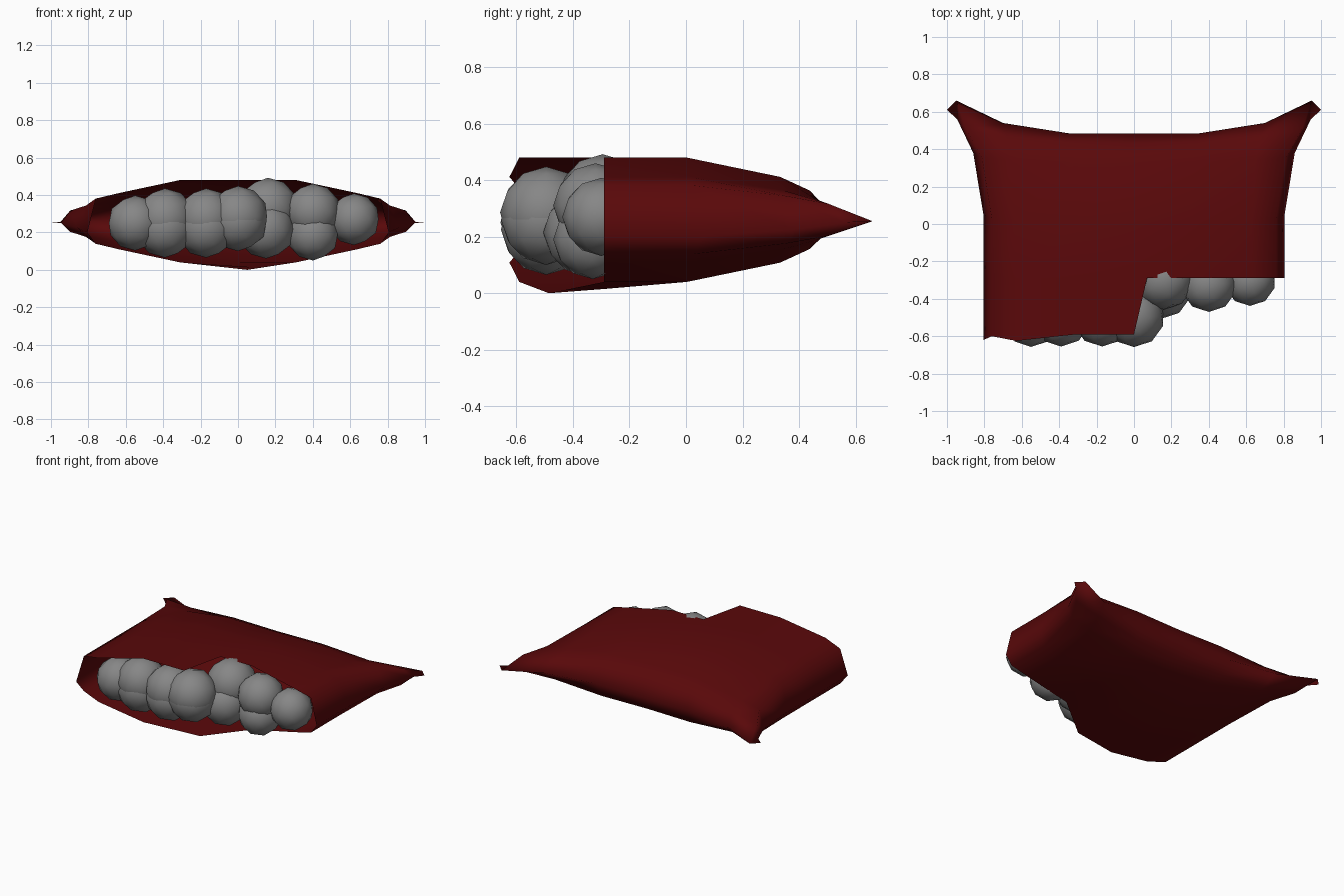
import bpy, bmesh

if "Cube" in bpy.data.objects:
    bpy.data.objects.remove(bpy.data.objects["Cube"])


def material(name, rgb):
    m = bpy.data.materials.new(name)
    m.diffuse_color = (*rgb, 1)
    m.use_nodes = True
    m.node_tree.nodes["Principled BSDF"].inputs["Base Color"].default_value = m.diffuse_color
    return m


red = material("dark red cloth", (0.1, 0.0025, 0.003))
grey = material("grey stuffing", (0.24, 0.24, 0.24))

# Pillow grid: columns mirrored about x = 0, rows from torn front to back
COL_MID = [0, 0.31, 0.63, 0.76, 0.805]     # x at the middle
COL_BACK = [0, 0.35, 0.70, 0.95, 1.00]     # x along the back edge
COL_HIGH = [1, 1, 0.69, 0.55, 0]           # puffiness across
BACK_Y = [0.485, 0.485, 0.54, 0.66, 0.61]  # curved back edge
FRONT_Y = [-0.59, -0.59, -0.625, -0.60, -0.62]
ROW_Y = [-0.59, -0.29, 0, 0.33, 0.43, 0.485]
ROW_PINCH = [0, 0, 0, 0.28, 0.72, 1]       # how far corners are drawn out
ROW_HIGH = [1, 1, 1, 0.69, 0.47, 0]
ROW_SHIFT = [0, 0, 0.05, 0.05, 0.13, 0]    # side edge runs further back
SEAM_Z = [0.20, 0.20, 0.20, 0.225, 0.25, 0.255]


def cloth_point(i, j, side):
    k, s = abs(i), (1 if i >= 0 else -1)
    x = s * (COL_MID[k] + (COL_BACK[k] - COL_MID[k]) * ROW_PINCH[j])
    y = ROW_Y[j] + ROW_SHIFT[j] * (k / 4) ** 2
    if j == 5:
        y = BACK_Y[k]
    if j == 0:
        y = FRONT_Y[k]
    z = 0.26 + side * 0.22 * COL_HIGH[k] * ROW_HIGH[j]
    if k == 4 or j == 5:
        z = SEAM_Z[j]
    # corner of the torn flap; the underside sags there
    if i == 0 and j == 1:
        x = 0.07
        z -= 0.025 if side < 0 else 0
    if i == 0 and j == 0 and side < 0:
        x, y, z = 0.05, -0.485, 0.0
    return x, y, z


# Torn pillow cover: top and bottom sheets that share a seam
bm = bmesh.new()
cols, rows = range(-4, 5), range(6)
v = {(i, j, s): bm.verts.new(cloth_point(i, j, s))
     for i in cols for j in rows for s in (1, -1)}
for j in range(5):
    for i in range(-4, 4):
        if j == 0 and i >= 0:
            continue                        # missing right front piece
        for s in (1, -1):
            bm.faces.new([v[i, j, s], v[i + 1, j, s],
                          v[i + 1, j + 1, s], v[i, j + 1, s]][::s])
# Slanted rip left on the underside
bm.faces.new([v[0, 1, -1], v[1, 1, -1], v[0, 0, -1]])
bmesh.ops.delete(bm, geom=[p for p in bm.verts if not p.link_faces],
                 context='VERTS')
bmesh.ops.remove_doubles(bm, verts=bm.verts, dist=0.0001)
for f in bm.faces:
    f.smooth = True
mesh = bpy.data.meshes.new("pillow_cover")
bm.to_mesh(mesh)
bm.free()
mesh.materials.append(red)
bpy.context.collection.objects.link(bpy.data.objects.new("pillow_cover", mesh))

# Stuffing tufts spilling from the tear: x, y, z, radius
TUFTS = [(-0.55, -0.51, 0.25, 0.147), (-0.39, -0.495, 0.275, 0.16),
         (-0.39, -0.495, 0.225, 0.16), (-0.17, -0.495, 0.275, 0.16),
         (-0.17, -0.495, 0.225, 0.16), (0.0, -0.495, 0.285, 0.163),
         (0.0, -0.495, 0.26, 0.16),
         (0.16, -0.295, 0.33, 0.162), (0.15, -0.35, 0.215, 0.155),
         (0.40, -0.32, 0.31, 0.15), (0.40, -0.33, 0.19, 0.14),
         (0.62, -0.30, 0.27, 0.138)]
for n, (x, y, z, r) in enumerate(TUFTS):
    bpy.ops.mesh.primitive_ico_sphere_add(subdivisions=2, radius=r,
                                          location=(x, y, z))
    tuft = bpy.context.object
    tuft.name = f"stuffing_tuft_{n + 1}"
    tuft.data.materials.append(grey)
    bpy.ops.object.shade_smooth()
